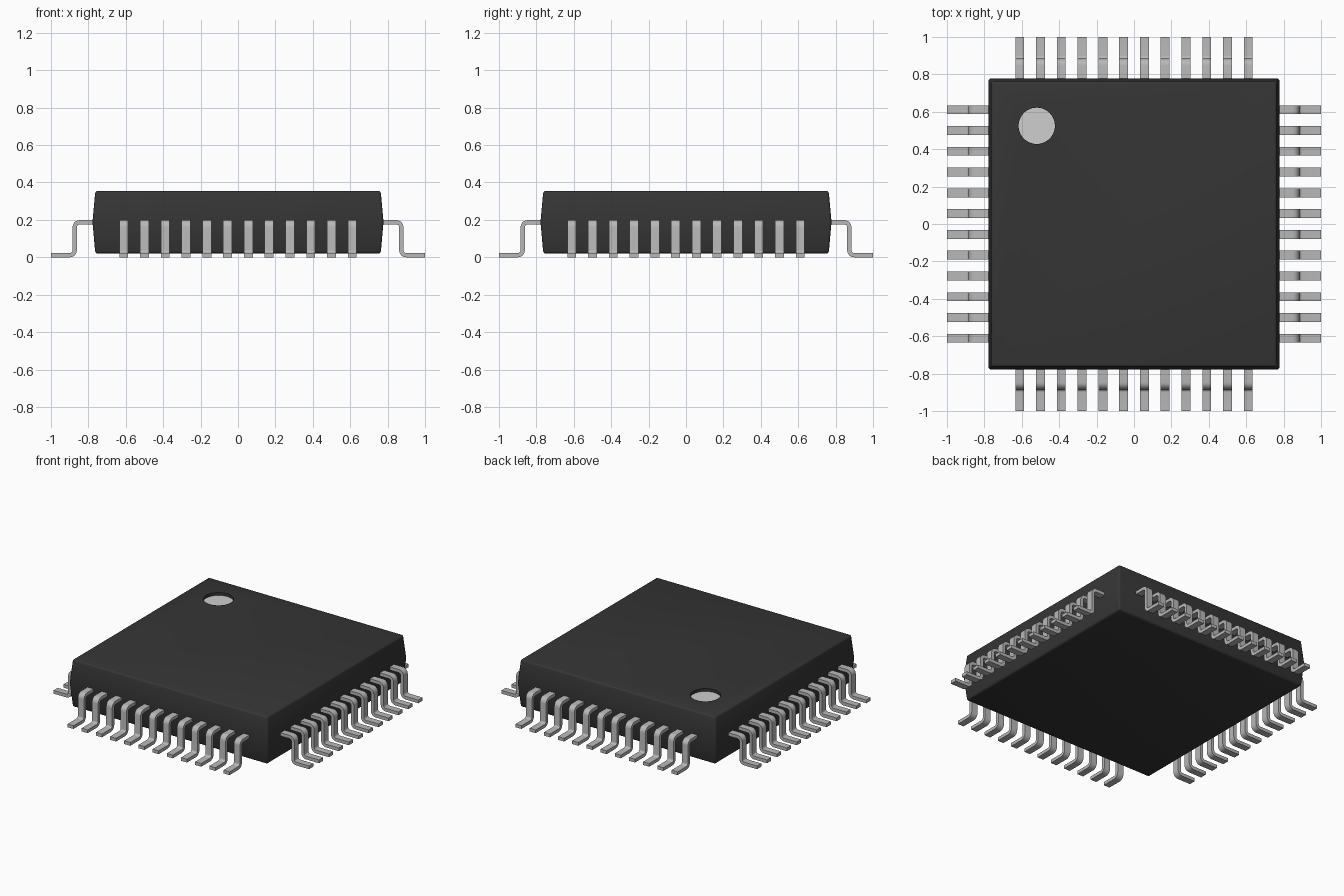
import bpy
import bmesh
from math import sin, cos, pi, radians
from mathutils import Vector

cube = bpy.data.objects.get("Cube")
if cube:
    bpy.data.objects.remove(cube, do_unlink=True)


def material(name, rgb):
    mat = bpy.data.materials.new(name)
    mat.use_nodes = True
    color = (*rgb, 1)
    mat.diffuse_color = color
    mat.node_tree.nodes["Principled BSDF"].inputs["Base Color"].default_value = color
    return mat


def add_object(name, mesh):
    obj = bpy.data.objects.new(name, mesh)
    bpy.context.collection.objects.link(obj)
    return obj


def activate(obj):
    bpy.ops.object.select_all(action='DESELECT')
    obj.select_set(True)
    bpy.context.view_layer.objects.active = obj


black = material("black plastic", (0.036, 0.036, 0.036))
metal = material("grey metal", (0.48, 0.48, 0.48))
pale = material("pale grey", (0.62, 0.62, 0.62))

# Moulded body: square rings, widest at the parting line
BOTTOM, MIDDLE, TOP, FLOOR = 0.02, 0.19, 0.355, 0.335
bm = bmesh.new()
rings = []
for z, half in ((BOTTOM, 0.763), (MIDDLE, 0.778), (TOP, 0.763)):
    rings.append([bm.verts.new((half * sx, half * sy, z))
                  for sx, sy in ((-1, -1), (1, -1), (1, 1), (-1, 1))])
bm.faces.new(rings[0][::-1])
bm.faces.new(rings[2])
for low, high in zip(rings, rings[1:]):
    for i in range(4):
        j = (i + 1) % 4
        bm.faces.new((low[i], low[j], high[j], high[i]))
rounded = [e for e in bm.edges
           if not all(abs(v.co.z - MIDDLE) < 0.001 for v in e.verts)]
bmesh.ops.bevel(bm, geom=rounded, offset=0.013, segments=3, profile=0.5,
                affect='EDGES')
bmesh.ops.recalc_face_normals(bm, faces=bm.faces)
mesh = bpy.data.meshes.new("body")
bm.to_mesh(mesh)
bm.free()
body = add_object("body", mesh)
mesh.materials.append(black)
mesh.materials.append(pale)

# Round recess marking the first lead
bpy.ops.mesh.primitive_cylinder_add(vertices=48, radius=0.097, depth=0.2,
                                    location=(-0.52, 0.525, FLOOR + 0.1))
cutter = bpy.context.object
cutter.name = "recess_cutter"
cutter.hide_render = True
activate(body)
cut = body.modifiers.new("recess", 'BOOLEAN')
cut.operation = 'DIFFERENCE'
cut.solver = 'EXACT'
cut.object = cutter
bpy.ops.object.modifier_apply(modifier=cut.name)
bpy.data.objects.remove(cutter, do_unlink=True)
for face in body.data.polygons:
    on_floor = abs(face.center.z - FLOOR) < 0.002 and face.normal.z > 0.9
    face.material_index = 1 if on_floor else 0
bpy.ops.object.shade_smooth_by_angle(angle=radians(35))

# Gull-wing lead outline: two bends, with constant thickness
THICK, WIDTH, PITCH, COUNT = 0.023, 0.047, 0.111, 12
BEND, STEPS = 0.026, 6
HIGH, LOW, RISER = 0.187, THICK / 2, 0.873
path = [(Vector((0.74, HIGH)), Vector((0, 1)))]
for i in range(STEPS + 1):
    a = pi / 2 * (1 - i / STEPS)
    n = Vector((cos(a), sin(a)))
    path.append((Vector((RISER - BEND, HIGH - BEND)) + n * BEND, n))
for i in range(STEPS + 1):
    a = pi / 2 * i / STEPS
    n = Vector((cos(a), sin(a)))
    path.append((Vector((RISER + BEND, LOW + BEND)) - n * BEND, n))
path.append((Vector((1, LOW)), Vector((0, 1))))

# One row of leads
bm = bmesh.new()
for k in range(COUNT):
    y = (k - (COUNT - 1) / 2) * PITCH
    sections = []
    for p, n in path:
        corners = ((1, -1), (1, 1), (-1, 1), (-1, -1))
        sections.append([bm.verts.new((p.x + n.x * s * THICK / 2,
                                       y + t * WIDTH / 2,
                                       p.y + n.y * s * THICK / 2))
                         for s, t in corners])
    for a, b in zip(sections, sections[1:]):
        for i in range(4):
            j = (i + 1) % 4
            bm.faces.new((a[i], a[j], b[j], b[i]))
    bm.faces.new(sections[0])
    bm.faces.new(sections[-1][::-1])
bmesh.ops.recalc_face_normals(bm, faces=bm.faces)
row = bpy.data.meshes.new("lead_row")
bm.to_mesh(row)
bm.free()
row.materials.append(metal)

# The same row on all four sides
for i, side in enumerate(("left", "back", "right", "front")):
    leads = add_object(side + "_leads", row)
    leads.rotation_euler.z = i * pi / 2
activate(leads)
bpy.ops.object.shade_smooth_by_angle(angle=radians(35))
